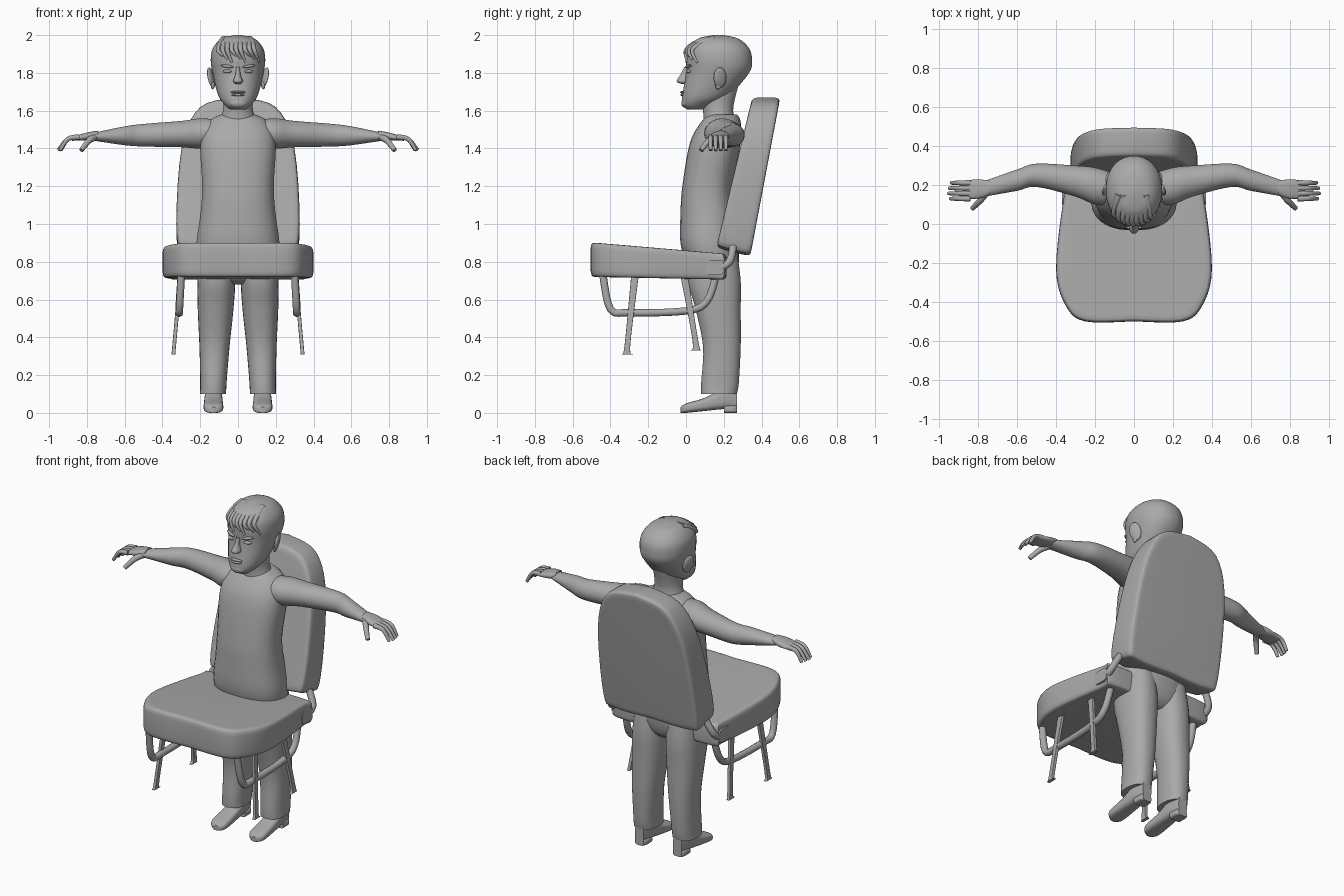
import bpy, bmesh, math
from mathutils import Vector

cube = bpy.data.objects.get("Cube")
if cube:
    bpy.data.objects.remove(cube)

grey = bpy.data.materials.new("plain grey")
grey.use_nodes = True
grey.diffuse_color = (.4, .4, .4, 1)
for node in grey.node_tree.nodes:
    if node.type == 'BSDF_PRINCIPLED':
        node.inputs["Base Color"].default_value = grey.diffuse_color

SIDES = (("left", 1), ("right", -1))


def select_only(obj):
    bpy.ops.object.select_all(action='DESELECT')
    obj.select_set(True)
    bpy.context.view_layer.objects.active = obj


def finish(obj):
    obj.data.materials.clear()
    obj.data.materials.append(grey)
    select_only(obj)
    bpy.ops.object.shade_smooth_by_angle(angle=math.radians(45))


def add_object(name, data):
    obj = bpy.data.objects.new(name, data)
    bpy.context.collection.objects.link(obj)
    return obj


def spline(points, steps=5):
    """Smooth path through points of any dimension."""
    points = [Vector(point) for point in points]
    padded = [points[0]] + points + [points[-1]]
    path = []
    for before, start, end, after in zip(padded, padded[1:], padded[2:], padded[3:]):
        leave, arrive = (end - before) / 2, (after - start) / 2
        for step in range(steps):
            t = step / steps
            ease = t * t * (3 - 2 * t)
            path.append(start.lerp(end, ease) + leave * t * (1 - t) ** 2 - arrive * t * t * (1 - t))
    return path + [points[-1]]


def skin(name, rings):
    """Bridge closed rings of equal length and cap both ends."""
    bm = bmesh.new()
    loops = [[bm.verts.new(point) for point in ring] for ring in rings]
    for lower, upper in zip(loops, loops[1:]):
        for i in range(len(lower)):
            bm.faces.new((lower[i - 1], lower[i], upper[i], upper[i - 1]))
    bm.faces.new(loops[0])
    bm.faces.new(loops[-1])
    bmesh.ops.recalc_face_normals(bm, faces=bm.faces)
    mesh = bpy.data.meshes.new(name)
    bm.to_mesh(mesh)
    bm.free()
    finish(add_object(name, mesh))


def signed_power(value, power):
    return math.copysign(abs(value) ** power, value)


def loft(name, order, sections, side=1, centre=lambda p: 0, power=2, segments=32):
    """Order names the travel, width and depth axes.
    Each section holds position, half width, low depth, high depth."""
    rings = []
    for position, width, low, high in spline(sections):
        ring = []
        for k in range(segments):
            angle = math.tau * (k + .5) / segments
            across = signed_power(math.cos(angle), 2 / power) * width
            along = signed_power(math.sin(angle), 2 / power) * (high - low) / 2
            spot = dict(zip(order, (position, centre(position) + across, (low + high) / 2 + along)))
            ring.append((spot["x"] * side, spot["y"], spot["z"]))
        rings.append(ring)
    skin(name, rings)


def cushion(name, half_outline, middle, place):
    """Mirrored outline stacked through a pillow-edged thickness."""
    half = [tuple(point) for point in spline(half_outline)]
    outline = half + [(-x, t) for x, t in half[-2:0:-1]]
    rings, layers = [], 12
    for layer in range(layers + 1):
        angle = math.pi * layer / layers
        depth = (1 - signed_power(math.cos(angle), .4)) / 2
        scale = .9 + .1 * abs(math.sin(angle)) ** .4
        rings.append([place(x * scale, middle + (t - middle) * scale, depth) for x, t in outline])
    skin(name, rings)


def tube(name, points, radius, side=1, tip=1):
    """Round bar along a smooth path, tapering to the tip ratio."""
    path = spline(points)
    curve = bpy.data.curves.new(name, 'CURVE')
    curve.dimensions = '3D'
    curve.bevel_depth = radius
    curve.use_fill_caps = True
    line = curve.splines.new('POLY')
    line.points.add(len(path) - 1)
    for i, (x, y, z) in enumerate(path):
        line.points[i].co = (x * side, y, z, 1)
        line.points[i].radius = 1 + (tip - 1) * i / (len(path) - 1)
    select_only(add_object(name, curve))
    bpy.ops.object.convert(target='MESH')
    finish(bpy.context.view_layer.objects.active)


def blob(name, location, size, rotation=(0, 0, 0)):
    bpy.ops.mesh.primitive_uv_sphere_add(segments=20, ring_count=12, radius=1,
                                         location=location, rotation=rotation)
    obj = bpy.context.object
    obj.name = name
    obj.scale = size
    finish(obj)


# Chair seat and reclined backrest
def seat_place(x, y, depth):
    bottom, top = .71 - .02 * y, .86 - .085 * y
    return (x, y, bottom + (top - bottom) * depth)


def back_place(x, z, depth):
    front, rear = .24 * z - .05, .2 * z + .165
    return (x, front + (rear - front) * depth, z - .06 * depth * (1.67 - z))


cushion("seat", [(0, -.5), (.25, -.5), (.35, -.42), (.4, -.23), (.36, .14), (.33, .21), (0, .21)],
        -.14, seat_place)
cushion("backrest", [(0, .88), (.26, .88), (.325, .95), (.3, 1.4), (.2, 1.62), (0, 1.67)],
        1.25, back_place)

# Chair frame
for word, side in SIDES:
    tube(f"{word}_frame_rail", [(.3, -.44, .73), (.31, -.4, .55), (.31, -.3, .53), (.31, 0, .54),
                                (.31, .11, .59), (.3, .16, .73)], .02, side)
    for end, top, foot, ground in (("front", -.27, -.31, .31), ("rear", -.01, .05, .33)):
        loft(f"{word}_{end}_leg", "zxy",
             [(.73, .01, top - .02, top + .02), (ground + .05, .01, foot - .015, foot + .015),
              (ground, .01, foot - .03, foot + .03)],
             side, centre=lambda z: .37 - .09 * z, power=8)
    loft(f"{word}_hinge_plate", "xyz", [(.32, .05, .73, .81), (.37, .05, .73, .81)],
         side, centre=lambda x: .15, power=5)
    tube(f"{word}_hinge_arm", [(.35, .17, .76), (.35, .23, .8), (.31, .25, .88)], .02, side)

# Torso with hips, and neck
loft("torso", "zxy", [(.68, .1, .08, .22), (.72, .18, .03, .26), (.8, .21, 0, .28), (.9, .22, -.03, .28),
                      (1.05, .2, -.03, .26), (1.2, .19, -.02, .25), (1.43, .2, .02, .29),
                      (1.54, .16, .08, .29), (1.58, .09, .12, .27)], power=2.4)
loft("neck", "zxy", [(1.5, .13, .09, .29), (1.6, .08, .09, .25), (1.74, .08, .06, .28)])

# Arms, hands, trousers and shoes
for word, side in SIDES:
    loft(f"{word}_arm", "xzy", [(.1, .07, .1, .26), (.2, .08, .1, .29), (.3, .07, .14, .3),
                                (.5, .06, .19, .31), (.6, .05, .17, .28), (.77, .02, .14, .22)],
         side, centre=lambda x: 1.485 - .03 * x)
    loft(f"{word}_palm", "xzy", [(.74, .02, .15, .22), (.8, .02, .13, .23), (.88, .01, .13, .22)],
         side, centre=lambda x: 1.6 - .17 * x, power=2.5)
    for finger in range(4):
        y = .13 + .027 * finger
        reach = .955 - .01 * abs(finger - 1.3)
        tube(f"{word}_finger_{finger + 1}", [(.84, y, 1.46), (.9, y, 1.45), (reach, y, 1.39)],
             .015, side, tip=.6)
    tube(f"{word}_thumb", [(.76, .16, 1.46), (.79, .12, 1.44), (.83, .08, 1.39)], .02, side, tip=.6)
    loft(f"{word}_trouser_leg", "zxy", [(.86, .09, .02, .27), (.7, .1, .01, .29), (.55, .095, .05, .29),
                                        (.35, .08, .09, .29), (.16, .07, .08, .28), (.1, .07, .08, .27)],
         side, centre=lambda z: .135 - .03 * z, power=2.3)
    loft(f"{word}_shoe", "yxz", [(-.03, .02, 0, .03), (0, .05, 0, .05), (.1, .05, .01, .08),
                                 (.2, .045, .02, .13), (.27, .03, .02, .12)],
         side, centre=lambda y: .13, power=3)
    loft(f"{word}_shoe_heel", "yxz", [(.2, .04, 0, .04), (.25, .04, 0, .04), (.27, .03, 0, .04)],
         side, centre=lambda y: .13, power=4)

# Head
loft("head", "zxy", [(1.605, .04, .01, .09), (1.63, .07, -.02, .14), (1.68, .105, -.02, .23),
                     (1.8, .136, 0, .335), (1.87, .145, 0, .35), (1.93, .134, .01, .335),
                     (1.98, .09, .06, .28), (2, .02, .14, .2)], power=2.15)


def face_y(x):
    return .17 * (1 - math.sqrt(1 - (x / .148) ** 2))


# Face and ears
loft("nose", "zxy", [(1.74, .012, -.02, .02), (1.755, .026, -.05, .02), (1.79, .014, -.03, .02),
                     (1.83, .01, -.01, .02)])
blob("upper_lip", (0, -.015, 1.698), (.04, .016, .007))
blob("lower_lip", (0, -.015, 1.684), (.035, .015, .008))
blob("chin", (0, -.005, 1.64), (.045, .02, .025))
for word, side in SIDES:
    eye_x, turn = .057 * side, .4 * side
    blob(f"{word}_eye", (eye_x, face_y(eye_x), 1.808), (.024, .01, .009), (0, 0, turn))
    blob(f"{word}_brow", (eye_x, face_y(eye_x), 1.835), (.036, .012, .008), (0, -turn / 3, turn))
    blob(f"{word}_ear", (.142 * side, .18, 1.775), (.014, .036, .055), (.15, turn / 2, turn))
    blob(f"{word}_earlobe", (.134 * side, .17, 1.735), (.01, .016, .022))

# Swept hair locks over the forehead
for lock in range(9):
    x = .024 * lock - .105
    tip_x = x + .026
    tip_z = 1.89 - .018 * (lock % 3)
    tube(f"hair_lock_{lock + 1}", [(x * .7, .15, 1.975), (x * .85, face_y(x) + .06, 1.96),
                                   (x, face_y(x), 1.92), (tip_x, face_y(tip_x), tip_z)],
         .022, tip=.25)
